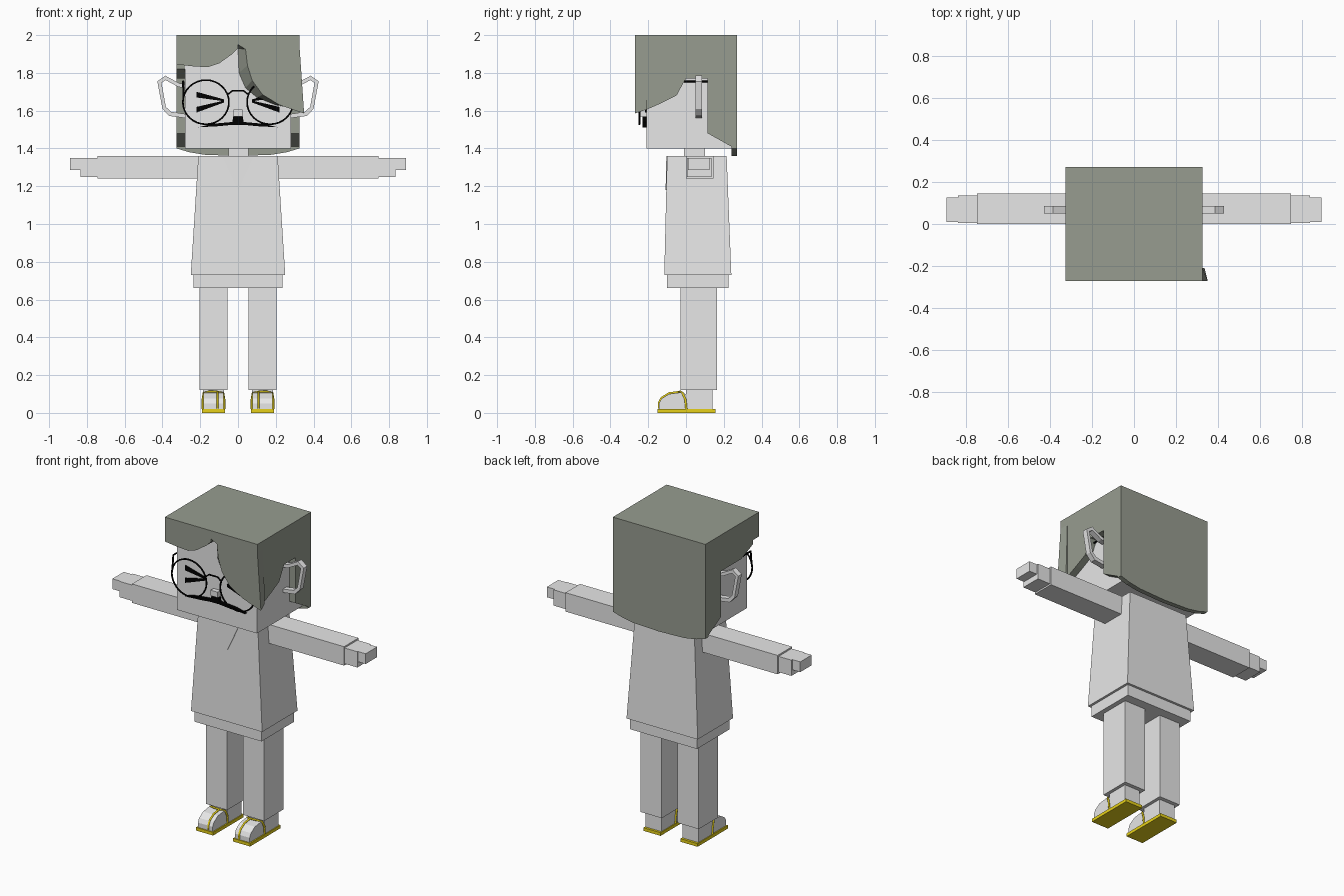
import bpy, bmesh, math

if "Cube" in bpy.data.objects:
    bpy.data.objects.remove(bpy.data.objects["Cube"], do_unlink=True)


def material(name, rgb):
    m = bpy.data.materials.new(name)
    m.use_nodes = True
    m.diffuse_color = (*rgb, 1)
    bsdf = next(n for n in m.node_tree.nodes if n.type == 'BSDF_PRINCIPLED')
    bsdf.inputs["Base Color"].default_value = (*rgb, 1)
    return m


GREY = material("light_grey", (0.8, 0.8, 0.8))
HAIR = material("grey_green_hair", (0.31, 0.335, 0.28))
BLACK = material("black", (0, 0, 0))
YELLOW = material("yellow", (0.8, 0.64, 0.01))


def link(name, mesh, mat):
    obj = bpy.data.objects.new(name, mesh)
    bpy.context.collection.objects.link(obj)
    mesh.materials.clear()
    mesh.materials.append(mat)
    return obj


def loft(name, a, b, mat):
    """Solid between two matching outlines."""
    bm = bmesh.new()
    va = [bm.verts.new(p) for p in a]
    vb = [bm.verts.new(p) for p in b]
    n = len(a)
    bm.faces.new(va)
    bm.faces.new(vb[::-1])
    for i in range(n):
        j = (i + 1) % n
        bm.faces.new((va[i], vb[i], vb[j], va[j]))
    bmesh.ops.recalc_face_normals(bm, faces=bm.faces)
    mesh = bpy.data.meshes.new(name)
    bm.to_mesh(mesh)
    bm.free()
    return link(name, mesh, mat)


def rect(x, y, z):
    return [(x[0], y[0], z), (x[1], y[0], z), (x[1], y[1], z), (x[0], y[1], z)]


def box(name, x, y, z, mat):
    return loft(name, rect(x, y, z[0]), rect(x, y, z[1]), mat)


def front_slab(name, pts, y, mat, back=None):
    """Outline in x and z, extruded along y."""
    return loft(name, [(p[0], y[0], p[1]) for p in pts],
                [(p[0], y[1], p[1]) for p in (back or pts)], mat)


def side_slab(name, pts, x, mat):
    """Outline in y and z, extruded along x."""
    return loft(name, [(x[0], *p) for p in pts], [(x[1], *p) for p in pts], mat)


def wire(name, pts, radius, mat, closed=False):
    cu = bpy.data.curves.new(name, 'CURVE')
    cu.dimensions = '3D'
    cu.bevel_depth = radius
    cu.bevel_resolution = 1
    sp = cu.splines.new('POLY')
    sp.points.add(len(pts) - 1)
    for sp_pt, p in zip(sp.points, pts):
        sp_pt.co = (*p, 1)
    sp.use_cyclic_u = closed
    tmp = bpy.data.objects.new(name + "_path", cu)
    bpy.context.collection.objects.link(tmp)
    dg = bpy.context.evaluated_depsgraph_get()
    mesh = bpy.data.meshes.new_from_object(tmp.evaluated_get(dg))
    bpy.data.objects.remove(tmp, do_unlink=True)
    return link(name, mesh, mat)


# Body
box("head", (-.28, .28), (-.21, .24), (1.4, 1.95), GREY)
box("neck", (-.05, .055), (-.01, .1), (1.34, 1.4), GREY)
loft("shirt", rect((-.25, .25), (-.115, .24), .73),
     rect((-.21, .21), (-.1, .215), 1.36), GREY)
box("hips", (-.235, .235), (-.1, .225), (.66, .73), GREY)
neckline = [(-.083, -.1, 1.36), (.083, -.1, 1.36), (0, -.104, 1.18)]
loft("neckline", neckline, [(x, y - .004, z) for x, y, z in neckline], GREY)

# Hair: roof, back, fringe, sweeping lock and side panels
box("hair_top", (-.325, .325), (-.27, .27), (1.95, 2), HAIR)
hem = [(x / 100, 1.36 + .04 * abs(x / 32.5) ** 3) for x in (-32.5, -26, -18, 0, 18, 26, 32.5)]
front_slab("hair_back", hem + [(.325, 1.95), (-.325, 1.95)], (.24, .27), HAIR)
front_slab("hair_fringe", [(-.325, 1.95), (-.325, 1.845), (-.24, 1.835), (-.16, 1.83),
                           (-.1, 1.85), (-.03, 1.9), (0, 1.93), (0, 1.95)], (-.27, -.21), HAIR)
lock_front = [(0, 1.95), (.04, 1.925), (.05, 1.84), (.075, 1.76), (.13, 1.685),
              (.22, 1.63), (.35, 1.585), (.325, 1.95)]
lock_back = [(0, 1.95), (0, 1.93), (.005, 1.8), (.04, 1.72), (.1, 1.67),
             (.2, 1.63), (.335, 1.605), (.325, 1.95)]
front_slab("hair_lock", lock_front, (-.27, -.21), HAIR, lock_back)
rear = [(.115, 1.77), (.115, 1.48), (.24, 1.41), (.24, 1.95), (-.21, 1.95)]
side_slab("hair_side_left", [(-.21, 1.605), (-.13, 1.64), (-.05, 1.68), (-.015, 1.745),
                             (0, 1.77)] + rear, (.28, .325), HAIR)
side_slab("hair_side_right", [(-.21, 1.82), (-.09, 1.77)] + rear, (-.325, -.28), HAIR)

# Face
box("nose", (-.025, .025), (-.24, -.21), (1.57, 1.605), GREY)
half = [(.025, 1.57), (.03, 1.54), (.14, 1.53), (.21, 1.512), (.1, 1.518), (.03, 1.525)]
front_slab("moustache", half + [(-x, z) for x, z in half[::-1]], (-.23, -.21), BLACK)
wire("glasses_bridge", [(-.055, -.247, 1.685), (-.03, -.247, 1.705), (.03, -.247, 1.705),
                        (.055, -.247, 1.685)], .005, BLACK)

# Foot side outline, from heel side of the toes round to the front
toe = [(0, .02), (0, .1), (-.03, .108), (-.09, .1), (-.13, .075), (-.143, .05), (-.143, .02)]

# Paired parts
for side, s in (("left", 1), ("right", -1)):
    def span(a, b):
        return (min(s * a, s * b), max(s * a, s * b))

    box("arm_" + side, span(.2, .745), (0, .145), (1.24, 1.36), GREY)
    box("palm_" + side, span(.745, .835), (.005, .135), (1.25, 1.35), GREY)
    box("fingers_" + side, span(.835, .89), (.01, .125), (1.285, 1.35), GREY)
    box("leg_" + side, span(.055, .205), (-.03, .165), (.12, .66), GREY)
    box("ankle_" + side, span(.075, .185), (0, .14), (.02, .12), GREY)
    box("sole_" + side, span(.07, .19), (-.15, .155), (0, .02), YELLOW)
    side_slab("toes_" + side, toe, span(.078, .182), GREY)

    # Sandal straps: one over the toes, one arched across the foot
    wire("toe_strap_" + side, [(s * .108, y, z + .004) for y, z in toe[2:]], .006, YELLOW)
    arch = [(.073, .002, .02), (.073, -.003, .07), (.078, -.018, .105), (.108, -.035, .112),
            (.155, -.03, .112), (.182, -.018, .105), (.187, -.003, .07), (.187, .002, .02)]
    wire("cross_strap_" + side, [(s * x, y, z) for x, y, z in arch], .006, YELLOW)

    # Ear: open angular loop
    outer = [(.275, 1.74), (.31, 1.745), (.385, 1.785), (.427, 1.755), (.4, 1.61),
             (.365, 1.572), (.275, 1.56)]
    inner = [(.275, 1.582), (.355, 1.594), (.382, 1.62), (.405, 1.747), (.383, 1.762),
             (.315, 1.725), (.275, 1.72)]
    front_slab("ear_" + side, [(s * x, z) for x, z in outer + inner], (.05, .085), GREY)

    # Squinting eye: two tapered strokes
    for label, z0, z1 in (("upper", 1.685, 1.655), ("lower", 1.605, 1.648)):
        stroke = [(s * .22, z0 + .015), (s * .22, z0 - .015), (s * .075, z1 - .005),
                  (s * .075, z1 + .005)]
        front_slab("eye_" + label + "_" + side, stroke, (-.217, -.21), BLACK)

    # Glasses rim and temple
    rim = [(s * .17 + .122 * math.cos(i * math.pi / 16), -.247,
            1.645 + .117 * math.sin(i * math.pi / 16)) for i in range(32)]
    wire("glasses_rim_" + side, rim, .005, BLACK, True)
    wire("glasses_temple_" + side, [(s * .288, -.247, 1.67), (s * .29, -.235, 1.755),
                                    (s * .29, .115, 1.755)], .006, BLACK)
